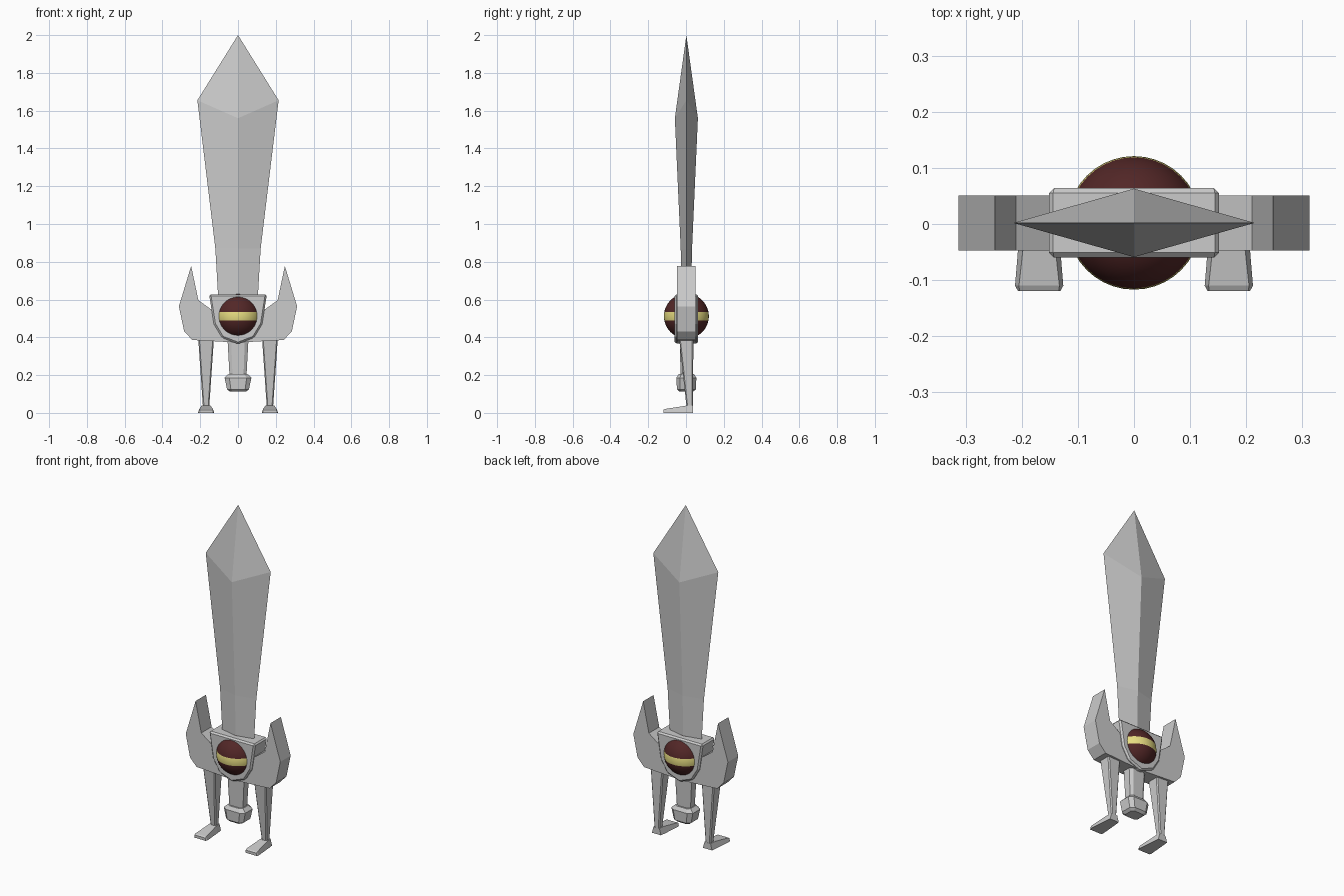
import bpy, bmesh
from mathutils import Vector

old = bpy.data.objects.get("Cube")
if old:
    bpy.data.objects.remove(old, do_unlink=True)

DEPTH_CENTRE = 0.002


def material(name, colour):
    m = bpy.data.materials.new(name)
    m.use_nodes = True
    m.diffuse_color = (*colour, 1)
    m.node_tree.nodes["Principled BSDF"].inputs["Base Color"].default_value = (*colour, 1)
    return m


STEEL = material("steel_grey", (0.6, 0.6, 0.6))
RED = material("dark_red", (0.085, 0.02, 0.02))
YELLOW = material("pale_yellow", (0.8, 0.72, 0.22))


def finish(name, bm, mats, bevel=0):
    bmesh.ops.recalc_face_normals(bm, faces=bm.faces)
    mesh = bpy.data.meshes.new(name)
    bm.to_mesh(mesh)
    bm.free()
    ob = bpy.data.objects.new(name, mesh)
    bpy.context.collection.objects.link(ob)
    for m in mats:
        mesh.materials.append(m)
    if bevel:
        mod = ob.modifiers.new("edge_bevel", "BEVEL")
        mod.width = bevel
        mod.segments = 1
        mod.limit_method = "ANGLE"
    return ob


def loft(name, rings, bevel=0):
    """Skin a list of equal-sized rings and cap both ends."""
    bm = bmesh.new()
    loops = [[bm.verts.new(p) for p in ring] for ring in rings]
    n = len(loops[0])
    for a, b in zip(loops, loops[1:]):
        for i in range(n):
            j = (i + 1) % n
            bm.faces.new((a[i], a[j], b[j], b[i]))
    bm.faces.new(loops[0])
    bm.faces.new(loops[-1])
    return finish(name, bm, [STEEL], bevel)


def slab(name, half_outline, half_depth, bevel):
    """Extrude a left-right symmetric front outline, given from top centre down."""
    mirrored = [(-x, z) for x, z in reversed(half_outline) if x > 0]
    outline = half_outline + mirrored
    return loft(name, [[(x, DEPTH_CENTRE + y, z) for x, z in outline]
                       for y in (-half_depth, half_depth)], bevel)


def rect(cx, hx, y0, y1, z0, z1=None):
    """Four-cornered ring; front edge at z0 and back edge at z1."""
    z1 = z0 if z1 is None else z1
    return [(cx - hx, y0, z0), (cx + hx, y0, z0), (cx + hx, y1, z1), (cx - hx, y1, z1)]


def octagon(hx, hy, z):
    c = 0.65
    pts = [(hx, hy * c), (hx * c, hy), (-hx * c, hy), (-hx, hy * c)]
    pts += [(-x, -y) for x, y in pts]
    return [(x, DEPTH_CENTRE + y, z) for x, y in pts]


# Blade: diamond section, ridge shoulder lower than the edge shoulder
bm = bmesh.new()
loops = []
for hx, hy, edge_z, ridge_z in ((0.103, 0.024, 0.58, 0.58), (0.12, 0.03, 0.87, 0.87),
                                (0.215, 0.061, 1.655, 1.56)):
    loops.append([bm.verts.new(p) for p in (
        (hx, DEPTH_CENTRE, edge_z), (0, DEPTH_CENTRE + hy, ridge_z),
        (-hx, DEPTH_CENTRE, edge_z), (0, DEPTH_CENTRE - hy, ridge_z))])
tip = bm.verts.new((0, DEPTH_CENTRE, 2))
for i in range(4):
    j = (i + 1) % 4
    for a, b in zip(loops, loops[1:]):
        bm.faces.new((a[i], a[j], b[j], b[i]))
    bm.faces.new((loops[-1][i], loops[-1][j], tip))
bm.faces.new(loops[0])
finish("blade", bm, [STEEL])

# Horned guard and shield plate
slab("guard", [(0, 0.548), (0.143, 0.548), (0.21, 0.597), (0.248, 0.778), (0.313, 0.564),
               (0.285, 0.432), (0.242, 0.386), (0, 0.372)], 0.049, 0)
slab("shield_plate", [(0, 0.628), (0.153, 0.628), (0.128, 0.47), (0.085, 0.398),
                      (0, 0.365)], 0.062, 0.009)

# Banded orb
bm = bmesh.new()
bmesh.ops.create_uvsphere(bm, u_segments=40, v_segments=24, radius=0.119)
BAND = 0.022
for h in (-BAND, BAND):
    bmesh.ops.bisect_plane(bm, geom=bm.verts[:] + bm.edges[:] + bm.faces[:],
                           plane_co=(0, 0, h), plane_no=(0, 0, 1))
for f in bm.faces:
    f.smooth = True
    f.material_index = 1 if abs(f.calc_center_median().z) < BAND else 0
bmesh.ops.translate(bm, verts=bm.verts, vec=Vector((0, DEPTH_CENTRE, 0.512)))
finish("orb", bm, [RED, YELLOW])

# Grip and pommel
loft("grip", [octagon(0.044, 0.03, 0.18), octagon(0.056, 0.036, 0.4)])
loft("pommel", [octagon(0.042, 0.036, 0.112), octagon(0.058, 0.05, 0.125),
                octagon(0.071, 0.053, 0.186), octagon(0.05, 0.04, 0.206)])

# Legs and feet
for side, s in (("left", 1), ("right", -1)):
    cx = s * 0.169
    loft(side + "_leg", [rect(cx, 0.016, 0.004, 0.037, 0.02),
                         rect(cx, 0.042, -0.037, 0.039, 0.4)], 0.006)
    loft(side + "_foot", [
        [(cx - h, y, z) for h, z in ((w, 0), (-w, 0), (-t, top), (t, top))]
        for y, w, t, top in ((-0.119, 0.038, 0.035, 0.016), (-0.11, 0.043, 0.036, 0.021),
                             (0, 0.034, 0.024, 0.038), (0.038, 0.03, 0.02, 0.038))])
